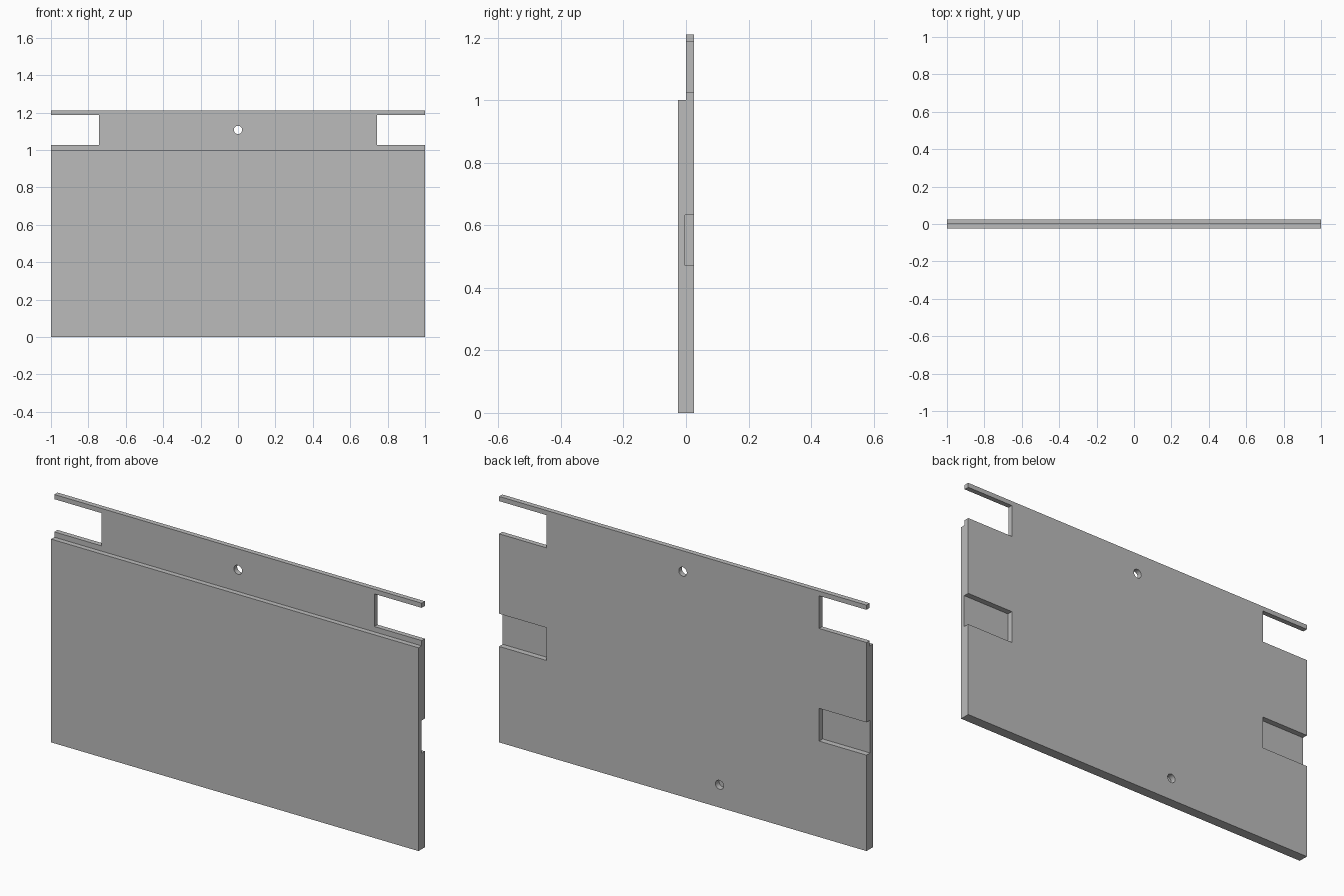
import bpy
import bmesh
import math

old = bpy.data.objects.get("Cube")
if old:
    bpy.data.objects.remove(old, do_unlink=True)

grey = bpy.data.materials.new("light_grey")
grey.use_nodes = True
GREY = (0.5, 0.5, 0.5, 1)
grey.diffuse_color = GREY
grey.node_tree.nodes["Principled BSDF"].inputs["Base Color"].default_value = GREY

HALF_X, HALF_Y, HEIGHT, STEP_Z = 1.0, 0.025, 1.21, 1.0
POCKET_Y = -0.003      # floor of the rear recesses
SLOT_X = 0.742         # inner end of every side slot


def link_mesh(name, bm):
    bmesh.ops.recalc_face_normals(bm, faces=bm.faces)
    mesh = bpy.data.meshes.new(name)
    bm.to_mesh(mesh)
    bm.free()
    obj = bpy.data.objects.new(name, mesh)
    bpy.context.collection.objects.link(obj)
    return obj


def box(name, x0, x1, y0, y1, z0, z1):
    bm = bmesh.new()
    bmesh.ops.create_cube(bm, size=1)
    for v in bm.verts:
        v.co.x = x1 if v.co.x > 0 else x0
        v.co.y = y1 if v.co.y > 0 else y0
        v.co.z = z1 if v.co.z > 0 else z0
    return link_mesh(name, bm)


def drill(name, x, z, y0, y1, radius=0.022):
    bpy.ops.mesh.primitive_cylinder_add(
        vertices=32, radius=radius, depth=y1 - y0,
        location=(x, (y0 + y1) / 2, z), rotation=(math.pi / 2, 0, 0))
    obj = bpy.context.object
    obj.name = name
    return obj


# Panel: stepped side profile extruded across the width
profile = [(-HALF_Y, 0), (HALF_Y, 0), (HALF_Y, HEIGHT),
           (0, HEIGHT), (0, STEP_Z), (-HALF_Y, STEP_Z)]
bm = bmesh.new()
face = bm.faces.new([bm.verts.new((-HALF_X, y, z)) for y, z in profile])
ext = bmesh.ops.extrude_face_region(bm, geom=[face])
bmesh.ops.translate(bm, vec=(2 * HALF_X, 0, 0),
                    verts=[g for g in ext["geom"] if isinstance(g, bmesh.types.BMVert)])
panel = link_mesh("stepped_panel", bm)
panel.data.materials.append(grey)

# Cutters: open slots in the top lip, shallow rear recesses, two holes
cutters = []
for side in (-1, 1):
    x0, x1 = sorted((side * SLOT_X, side * 1.1))
    cutters.append(box("top_slot_cutter", x0, x1, -0.1, 0.1, 1.026, 1.187))
    cutters.append(box("rear_recess_cutter", x0, x1, POCKET_Y, 0.1, 0.472, 0.633))
cutters.append(drill("hanging_hole_cutter", 0, 1.107, -0.1, 0.1))
cutters.append(drill("blind_hole_cutter", -0.2, 0.112, POCKET_Y, 0.1))

bpy.ops.object.select_all(action="DESELECT")
bpy.context.view_layer.objects.active = panel
panel.select_set(True)
for cutter in cutters:
    mod = panel.modifiers.new("cut", "BOOLEAN")
    mod.operation = "DIFFERENCE"
    mod.solver = "EXACT"
    mod.object = cutter
    bpy.ops.object.modifier_apply(modifier=mod.name)
    bpy.data.objects.remove(cutter, do_unlink=True)

# Smooth hole walls, crisp panel edges
bpy.ops.object.shade_smooth_by_angle(angle=math.radians(30))
